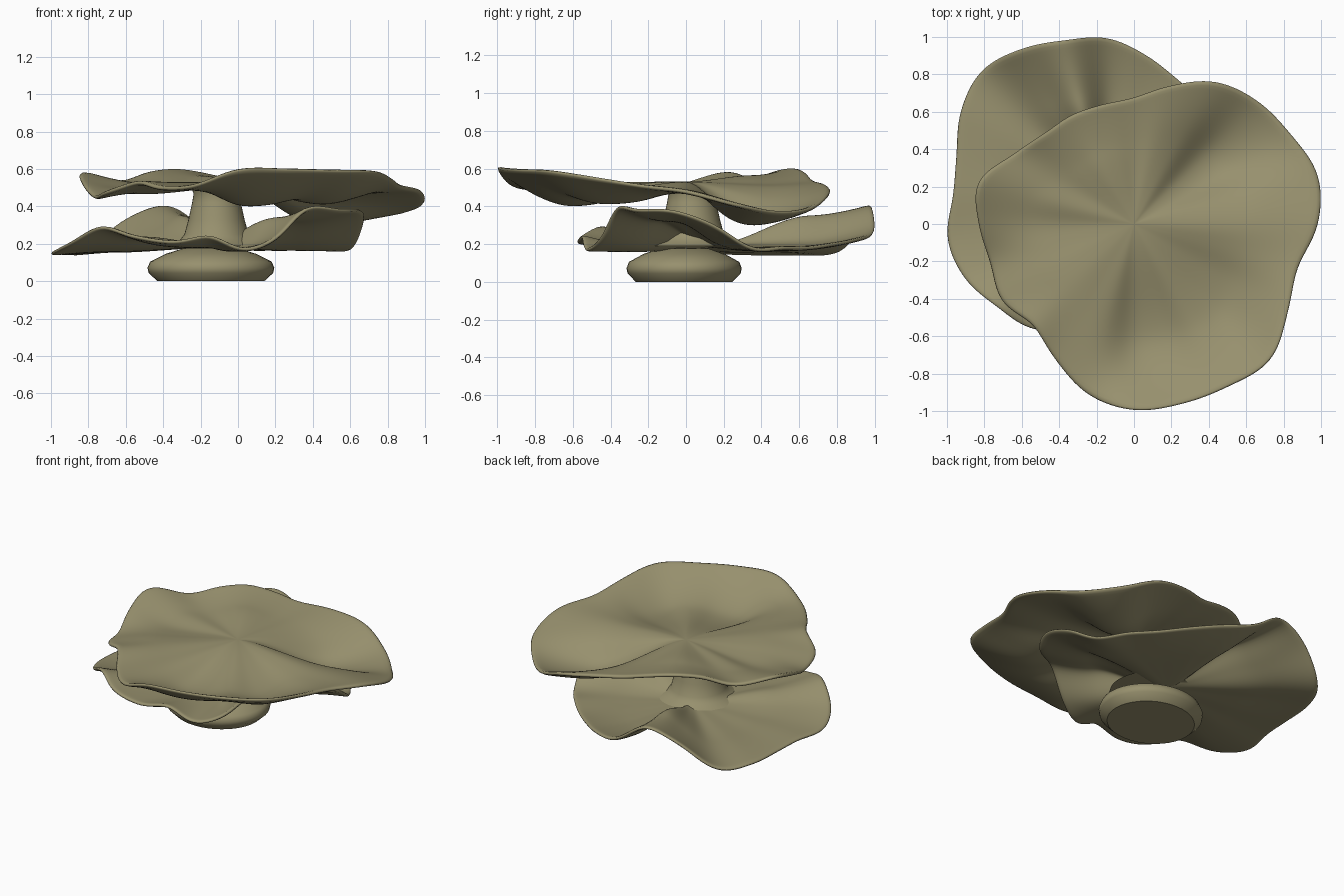
import bpy, math

cube = bpy.data.objects.get("Cube")
if cube:
    bpy.data.objects.remove(cube, do_unlink=True)

olive = bpy.data.materials.new("olive_tan")
olive.use_nodes = True
colour = (0.31, 0.28, 0.155, 1)
olive.diffuse_color = colour
bsdf = next(n for n in olive.node_tree.nodes if n.type == 'BSDF_PRINCIPLED')
bsdf.inputs["Base Color"].default_value = colour
bsdf.inputs["Roughness"].default_value = 0.8


def make(name, verts, faces):
    mesh = bpy.data.meshes.new(name)
    mesh.from_pydata(verts, [], faces)
    mesh.materials.append(olive)
    obj = bpy.data.objects.new(name, mesh)
    bpy.context.collection.objects.link(obj)
    bpy.ops.object.select_all(action='DESELECT')
    obj.select_set(True)
    bpy.context.view_layer.objects.active = obj
    return obj


def around(values, turn):
    """Smooth periodic curve through evenly spaced values."""
    n = len(values)
    i = math.floor(turn * n)
    t = turn * n - i
    a, b, c, d = (values[(i + k) % n] for k in (-1, 0, 1, 2))
    return b + t * (c - a + t * (2*a - 5*b + 4*c - d + t * (3*(b - c) + d - a))) / 2


def plate(name, centre, radius, rim, mid, thickness, segs=96, rings=20, bend=0.62):
    """Ruffled disc: outline radius, rim height and mid height vary with angle."""
    cx, cy, cz = centre
    verts = [centre]
    for j in range(1, rings + 1):
        t = j / rings
        for i in range(segs):
            turn = i / segs
            ang = turn * math.tau
            r = around(radius, turn) * t
            m, e = around(mid, turn), around(rim, turn)
            if t < bend:
                s = t / bend
                z = cz + (m - cz) * s * s * (3 - 2 * s)
            else:
                z = m + (e - m) * ((t - bend) / (1 - bend)) ** 1.6
            verts.append((cx + r * math.cos(ang), cy + r * math.sin(ang), z))
    faces = [(0, 1 + i, 1 + (i + 1) % segs) for i in range(segs)]
    for j in range(rings - 1):
        a, b = 1 + j * segs, 1 + (j + 1) * segs
        for i in range(segs):
            k = (i + 1) % segs
            faces.append((a + i, b + i, b + k, a + k))
    obj = make(name, verts, faces)
    bpy.ops.object.shade_smooth()
    solid = obj.modifiers.new("thickness", 'SOLIDIFY')
    solid.thickness, solid.offset = thickness, -1
    sub = obj.modifiers.new("round_rim", 'SUBSURF')
    sub.levels = sub.render_levels = 1


def lathe(name, centre, profile, y_scale=1.0, segs=40):
    """Closed turned solid from (radius, height) points."""
    verts, faces = [], []
    for r, z in profile:
        for i in range(segs):
            a = math.tau * i / segs
            verts.append((centre[0] + r * math.cos(a),
                          centre[1] + r * y_scale * math.sin(a), z))
    for j in range(len(profile) - 1):
        for i in range(segs):
            k = (i + 1) % segs
            faces.append((j*segs + i, j*segs + k, (j+1)*segs + k, (j+1)*segs + i))
    faces.append(tuple(reversed(range(segs))))
    faces.append(tuple(range(len(verts) - segs, len(verts))))
    make(name, verts, faces)
    bpy.ops.object.shade_smooth_by_angle(angle=math.radians(41))


# Foot, and stem flaring into the lower plate
lathe("foot", (-0.145, -0.01), [(0.285, 0), (0.333, 0.044), (0.339, 0.072), (0.325, 0.105),
                                (0.24, 0.147), (0.15, 0.175), (0.1, 0.18)], 0.9)
lathe("stem", (-0.115, 0.03), [(0.26, 0.19), (0.2, 0.215), (0.172, 0.25), (0.15, 0.33),
                               (0.13, 0.42), (0.122, 0.47), (0.14, 0.51)])

# Lower ruffled plate, with a raised fold at the back and at the front left
plate("lower_plate", (-0.15, 0.15, 0.2),
      [.815, .785, .74, .72, .735, .785, .845, .86, .905, .945, .9, .83,
       .82, .88, .875, .83, .815, .75, .7, .705, .7, .735, .815, .84],
      [.31, .185, .19, .19, .21, .235, .275, .41, .34, .175, .16, .16,
       .165, .16, .21, .3, .25, .22, .25, .18, .24, .4, .39, .385],
      [.23, .19, .185, .185, .185, .19, .22, .355, .27, .185, .18, .175,
       .18, .18, .2, .24, .21, .2, .2, .18, .2, .33, .34, .32],
      0.022)

# Upper ruffled plate, dipping at the back left and turned up at the front
plate("upper_plate", (0, 0, 0.53),
      [.985, 1.02, .965, .93, .875, .765, .675, .66, .67, .68, .745, .86,
       .83, .8, .82, .765, .84, .945, .99, .99, 1, 1.025, .945, .905],
      [.49, .42, .38, .4, .48, .52, .54, .58, .605, .59, .54, .59,
       .53, .46, .485, .54, .51, .52, .61, .612, .605, .6, .56, .52],
      [.49, .44, .335, .335, .44, .5, .52, .55, .565, .545, .52, .52,
       .49, .5, .52, .53, .52, .5, .43, .43, .46, .435, .445, .48],
      0.025)
